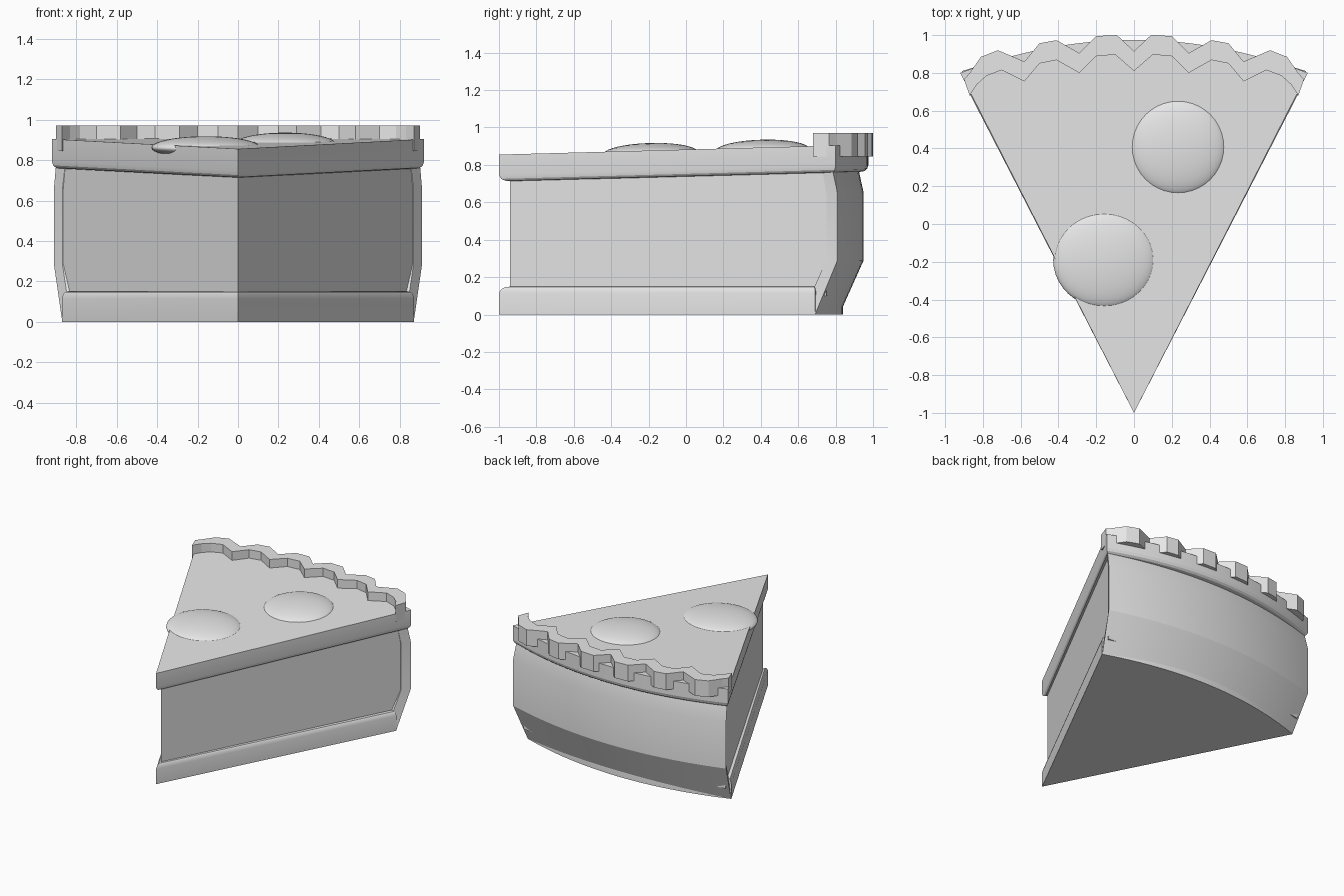
import bpy, bmesh, math

if "Cube" in bpy.data.objects:
    bpy.data.objects.remove(bpy.data.objects["Cube"])

mat = bpy.data.materials.new("light grey")
mat.diffuse_color = (0.8, 0.8, 0.8, 1)
mat.use_nodes = True
mat.node_tree.nodes["Principled BSDF"].inputs["Base Color"].default_value = mat.diffuse_color


def finish(name, bm, smooth=True, angle=35):
    bmesh.ops.recalc_face_normals(bm, faces=bm.faces)
    me = bpy.data.meshes.new(name)
    bm.to_mesh(me)
    bm.free()
    ob = bpy.data.objects.new(name, me)
    bpy.context.collection.objects.link(ob)
    me.materials.append(mat)
    if smooth:
        bpy.ops.object.select_all(action='DESELECT')
        ob.select_set(True)
        bpy.context.view_layer.objects.active = ob
        bpy.ops.object.shade_smooth_by_angle(angle=math.radians(angle))
    return ob


def loft(name, rings, smooth=True):
    """Stack closed rings of equal point count and cap both ends."""
    bm = bmesh.new()
    loops = [[bm.verts.new(p) for p in r] for r in rings]
    n = len(loops[0])
    for a, b in zip(loops, loops[1:]):
        for i in range(n):
            j = (i + 1) % n
            bm.faces.new((a[i], a[j], b[j], b[i]))
    bm.faces.new(loops[0][::-1])
    bm.faces.new(loops[-1])
    return finish(name, bm, smooth)


def arc(xe, ye, mid, n=24):
    """Curved back edge from right end to left end."""
    pts = [xe * (1 - 2 * i / n) for i in range(n + 1)]
    return [(x, mid - (mid - ye) * (x / xe) ** 2) for x in pts]


def wedge_ring(tip, xe, ye, mid, z, slope=0.0):
    return [(x, y, z + slope * (y + 1)) for x, y in [(0, tip)] + arc(xe, ye, mid)]


# Bottom layer with a rounded upper edge
loft("bottom_layer", [
    wedge_ring(-1.0, 0.87, 0.69, 0.84, 0),
    wedge_ring(-1.0, 0.87, 0.69, 0.84, 0.115),
    wedge_ring(-0.988, 0.865, 0.69, 0.835, 0.135),
    wedge_ring(-0.965, 0.855, 0.685, 0.83, 0.147),
    wedge_ring(-0.93, 0.84, 0.68, 0.82, 0.15)])

# Filling
loft("filling", [wedge_ring(-0.94, 0.864, 0.75, 0.80, z) for z in (0.10, 0.80)], False)

# Top layer, thickening gently toward the back, rounded lower edge
SL = 0.027
loft("top_layer", [
    wedge_ring(-0.93, 0.885, 0.77, 0.93, 0.711, SL),
    wedge_ring(-0.965, 0.90, 0.785, 0.955, 0.714, SL),
    wedge_ring(-0.988, 0.913, 0.795, 0.968, 0.725, SL),
    wedge_ring(-1.0, 0.92, 0.80, 0.975, 0.745, SL),
    wedge_ring(-1.0, 0.92, 0.80, 0.975, 0.855, SL)])


# Curved outer crust on the back
def crust_ring(xi, yi, xe, ye, mid, z):
    ring = [(0, yi), (xi, yi)] + arc(xe, ye, mid) + [(-xi, yi)]
    return [(x, y, z) for x, y in ring]


crust = loft("back_crust", [
    crust_ring(0.825, 0.62, 0.868, 0.69, 0.82, 0),
    crust_ring(0.868, 0.75, 0.91, 0.81, 0.95, 0.29),
    crust_ring(0.868, 0.75, 0.91, 0.81, 0.95, 0.65),
    crust_ring(0.855, 0.73, 0.90, 0.785, 0.925, 0.765)], False)
bpy.context.view_layer.objects.active = crust
crust.select_set(True)
bpy.ops.object.shade_smooth_by_angle(angle=math.radians(15))

# Scalloped rim: a ribbon swept between front and back zigzag lines
back = [(0, 0.915), (0.09, 1.0), (0.20, 0.995), (0.29, 0.905), (0.41, 0.973),
        (0.50, 0.957), (0.58, 0.86), (0.72, 0.92), (0.81, 0.885), (0.87, 0.80), (0.90, 0.765)]
front = [(0, 0.81), (0.10, 0.897), (0.20, 0.888), (0.29, 0.80), (0.41, 0.868),
         (0.50, 0.85), (0.58, 0.755), (0.70, 0.815), (0.78, 0.785), (0.83, 0.74), (0.87, 0.68)]


def both(pts):
    return [(-x, y) for x, y in pts[:0:-1]] + pts


bm = bmesh.new()
fb, bb = both(front), both(back)
quad = []
for f, b in zip(fb, bb):
    quad.append([bm.verts.new((*p, z)) for p, z in ((f, 0.845), (b, 0.845), (b, 0.97), (f, 0.97))])
for a, b in zip(quad, quad[1:]):
    for i in range(4):
        j = (i + 1) % 4
        bm.faces.new((a[i], a[j], b[j], b[i]))
bm.faces.new(quad[0])
bm.faces.new(quad[-1])
finish("scalloped_rim", bm, False)

# Two shallow domes resting on the top
for name, loc, scale in (("dome_back", (0.233, 0.408, 0.878), (0.252, 0.252, 0.057)),
                         ("dome_front", (-0.158, -0.19, 0.862), (0.27, 0.253, 0.055))):
    bm = bmesh.new()
    bmesh.ops.create_uvsphere(bm, u_segments=40, v_segments=20, radius=1)
    ob = finish(name, bm)
    ob.location, ob.scale = loc, scale
    ob.rotation_euler.x = SL
